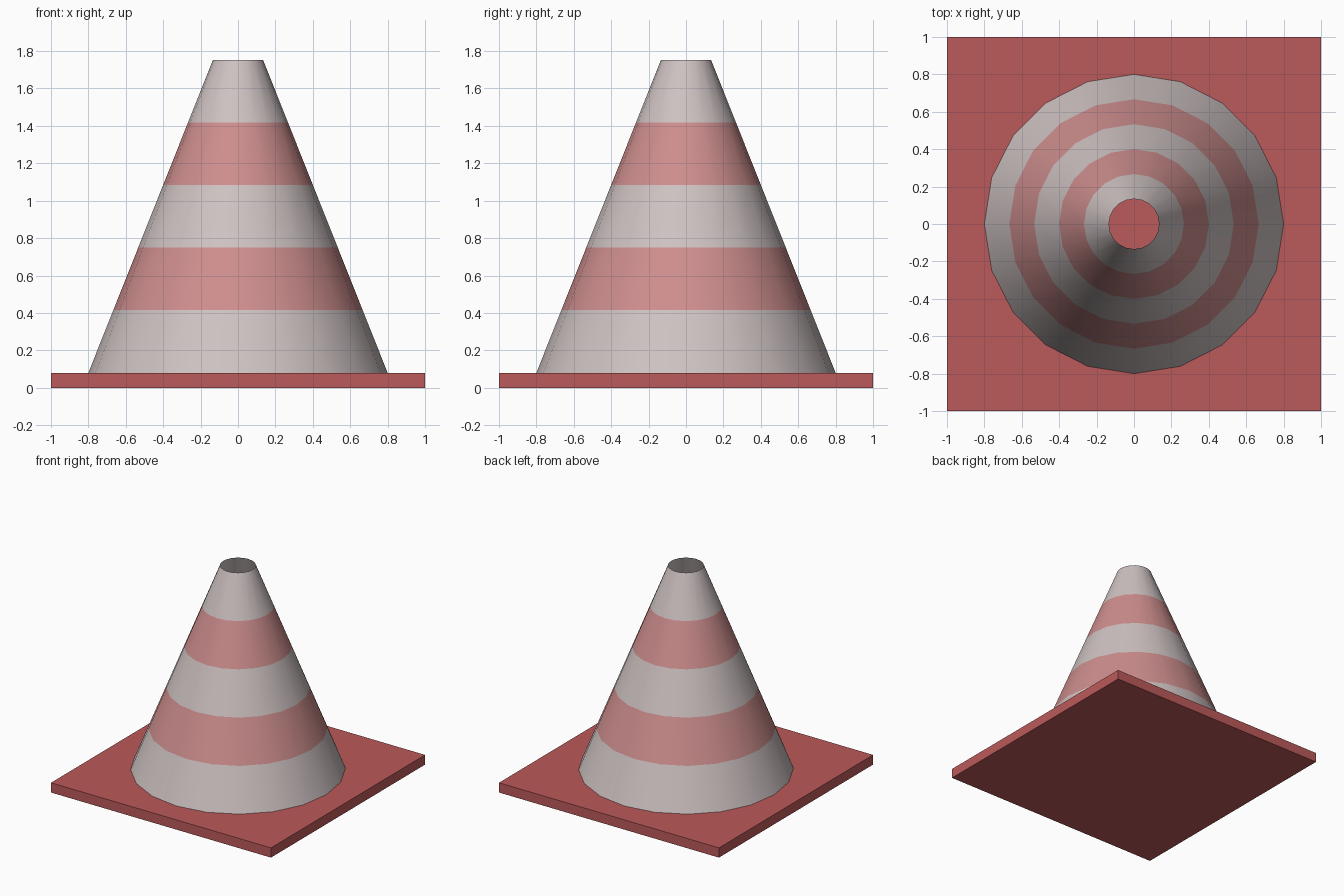
import bpy, bmesh
from math import cos, sin, tau

if "Cube" in bpy.data.objects:
    bpy.data.objects.remove(bpy.data.objects["Cube"])

SIDES = 20


def material(name, rgb):
    m = bpy.data.materials.new(name)
    m.diffuse_color = (*rgb, 1)
    m.use_nodes = True
    m.node_tree.nodes["Principled BSDF"].inputs["Base Color"].default_value = m.diffuse_color
    return m


red = material("base_red", (0.50, 0.10, 0.10))
pink = material("stripe_red", (0.62, 0.27, 0.27))
white = material("stripe_white", (0.62, 0.54, 0.54))

# Square base plate
bpy.ops.mesh.primitive_cube_add(size=1, location=(0, 0, 0.04))
base = bpy.context.object
base.name = "base_plate"
base.scale = (2, 2, 0.08)
bpy.ops.object.transform_apply(location=False, rotation=False, scale=True)
base.data.materials.append(red)

# Hollow cone of five alternating bands, open at the top
bands = 5
bm = bmesh.new()
rings = []
for i in range(bands + 1):
    t = i / bands
    r = 0.8 + (0.134 - 0.8) * t
    z = 0.08 + (1.753 - 0.08) * t
    rings.append([bm.verts.new((r * cos(tau * k / SIDES), r * sin(tau * k / SIDES), z))
                  for k in range(SIDES)])
for i in range(bands):
    low, high = rings[i], rings[i + 1]
    for k in range(SIDES):
        n = (k + 1) % SIDES
        face = bm.faces.new((low[k], low[n], high[n], high[k]))
        face.material_index = i % 2
        face.smooth = True
mesh = bpy.data.meshes.new("striped_cone")
bm.to_mesh(mesh)
bm.free()
mesh.materials.append(white)
mesh.materials.append(pink)
cone = bpy.data.objects.new("striped_cone", mesh)
bpy.context.collection.objects.link(cone)
